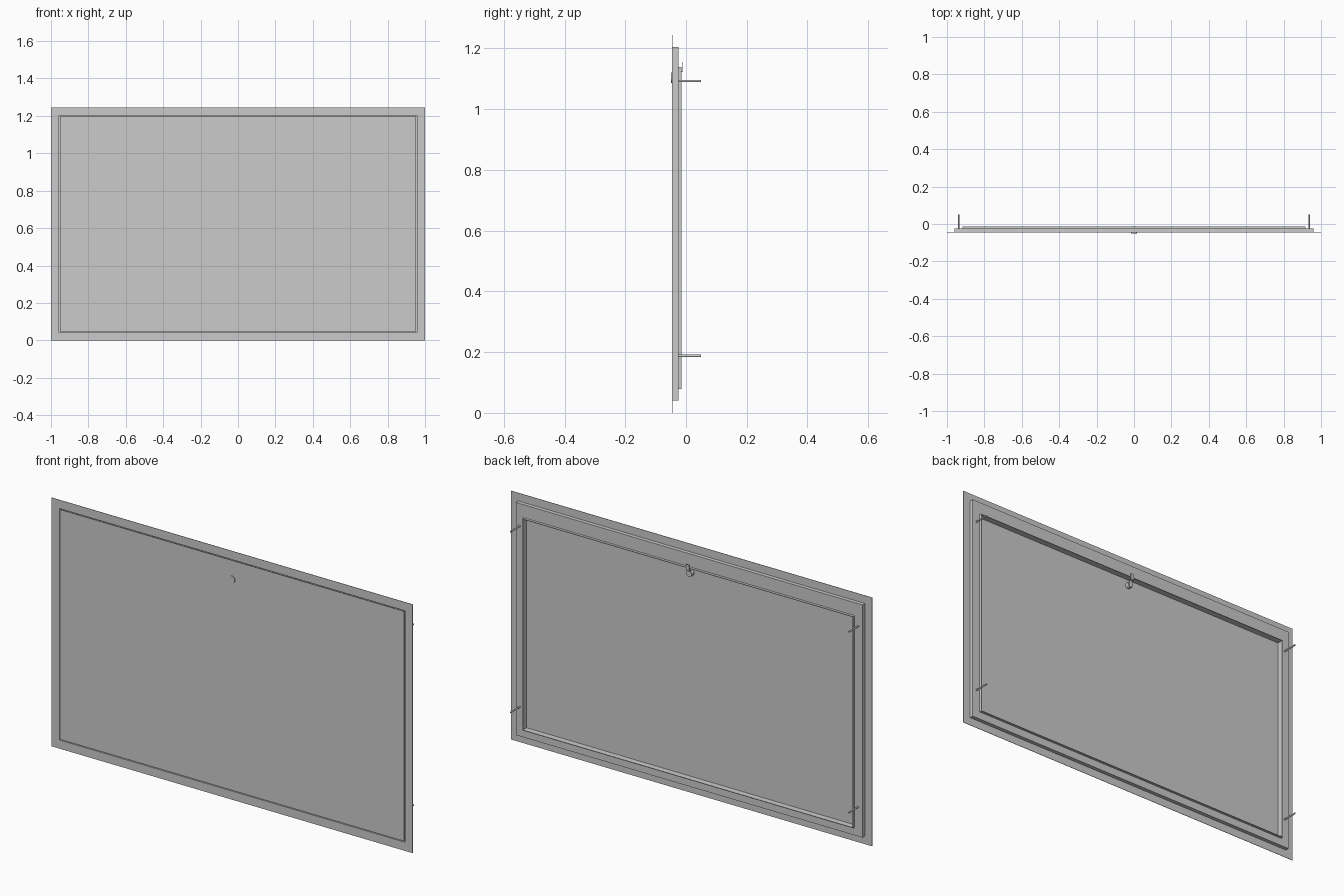
import bpy, bmesh, math

if "Cube" in bpy.data.objects:
    bpy.data.objects.remove(bpy.data.objects["Cube"])


def finish(bm, name, smooth=False):
    bmesh.ops.recalc_face_normals(bm, faces=bm.faces)
    me = bpy.data.meshes.new(name)
    bm.to_mesh(me)
    bm.free()
    ob = bpy.data.objects.new(name, me)
    bpy.context.collection.objects.link(ob)
    if smooth:
        bpy.context.view_layer.objects.active = ob
        ob.select_set(True)
        bpy.ops.object.shade_smooth_by_angle()
        ob.select_set(False)
    return ob


def ring(name, profile):
    """Rectangular frame; each profile point is (half width, bottom, top, y)."""
    bm = bmesh.new()
    loops = [[bm.verts.new((x, y, z)) for x, z in
              ((-hx, z0), (hx, z0), (hx, z1), (-hx, z1))]
             for hx, z0, z1, y in profile]
    for a, b in zip(loops, loops[1:] + loops[:1]):
        for i in range(4):
            j = (i + 1) % 4
            bm.faces.new((a[i], a[j], b[j], b[i]))
    return finish(bm, name)


def rod(name, x, z, y0, y1, r, sides):
    """Cylinder running along y."""
    bm = bmesh.new()
    pts = [(x + r * math.cos(2 * math.pi * i / sides),
            z + r * math.sin(2 * math.pi * i / sides)) for i in range(sides)]
    f = bm.faces.new([bm.verts.new((px, y0, pz)) for px, pz in pts])
    ext = bmesh.ops.extrude_face_region(bm, geom=[f], use_keep_orig=True)
    for v in ext["geom"]:
        if isinstance(v, bmesh.types.BMVert):
            v.co.y = y1
    return finish(bm, name, True)


def strip(name, outline, x0, x1):
    """Side outline of (y, z) points extruded along x."""
    bm = bmesh.new()
    a = [bm.verts.new((x0, y, z)) for y, z in outline]
    b = [bm.verts.new((x1, y, z)) for y, z in outline]
    bm.faces.new(a)
    bm.faces.new(b)
    for i in range(len(a)):
        j = (i + 1) % len(a)
        bm.faces.new((a[i], a[j], b[j], b[i]))
    return finish(bm, name)


# Wall frame: thin front flange, return leg and rear inner lip
ring("wall_frame", [
    (1.0, 0.0, 1.245, -0.046),
    (0.957, 0.043, 1.202, -0.046),
    (0.957, 0.043, 1.202, -0.027),
    (0.917, 0.078, 1.140, -0.027),
    (0.917, 0.078, 1.140, -0.025),
    (0.960, 0.040, 1.205, -0.025),
    (0.960, 0.040, 1.205, -0.044),
    (1.0, 0.0, 1.245, -0.044),
])

# Door sheet, flush with the flange, with a narrow gap around it
strip("door_panel", [(-0.046, 0.047), (-0.044, 0.047),
                     (-0.044, 1.198), (-0.046, 1.198)], -0.953, 0.953)

# Upstanding rim behind the door
ring("door_rim", [
    (0.916, 0.079, 1.139, -0.044),
    (0.916, 0.079, 1.139, -0.014),
    (0.913, 0.082, 1.136, -0.014),
    (0.913, 0.082, 1.136, -0.044),
])

# Wall anchors
for x in (-0.937, 0.937):
    for z in (0.188, 1.093):
        rod("wall_anchor", x, z, -0.025, 0.05, 0.004, 16)

# Lock: front disc, rear barrel, stepped cam hooking over the rim
rod("lock_face", 0, 1.104, -0.05, -0.044, 0.017, 32)
rod("lock_barrel", 0, 1.104, -0.044, -0.024, 0.015, 32)
strip("lock_cam", [(-0.026, 1.092), (-0.023, 1.092), (-0.023, 1.123),
                   (-0.011, 1.123), (-0.011, 1.155), (-0.0135, 1.155),
                   (-0.0135, 1.126), (-0.026, 1.126)], -0.009, 0.009)
